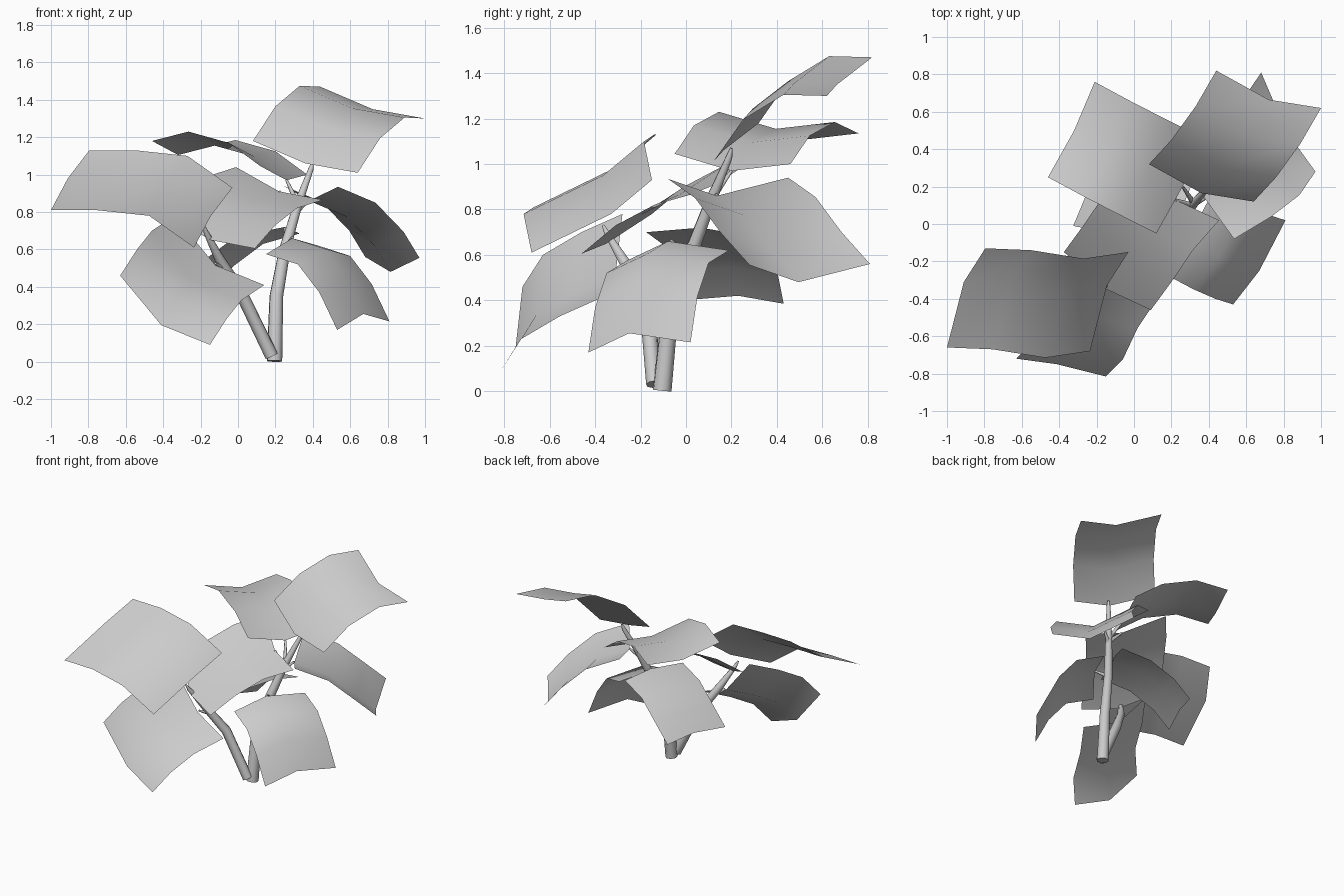
import bpy, bmesh
from mathutils import Vector

if "Cube" in bpy.data.objects:
    bpy.data.objects.remove(bpy.data.objects["Cube"])


def leaf(name, corner, spine, cross):
    """Bent sheet: a long profile from one tip/base corner swept over a folded cross profile."""
    bm = bmesh.new()
    rows = []
    for s in [(0, 0, 0)] + spine:
        rows.append([bm.verts.new(Vector(corner) + Vector(s) + Vector(c))
                     for c in [(0, 0, 0)] + cross])
    for r0, r1 in zip(rows, rows[1:]):
        for i in range(len(cross)):
            f = bm.faces.new((r0[i], r0[i + 1], r1[i + 1], r1[i]))
            f.smooth = True
    # upper side faces up
    bm.normal_update()
    if sum(f.normal.z for f in bm.faces) < 0:
        bmesh.ops.reverse_faces(bm, faces=bm.faces[:])
    mesh = bpy.data.meshes.new(name)
    bm.to_mesh(mesh)
    bm.free()
    bpy.context.collection.objects.link(bpy.data.objects.new(name, mesh))


def stem(name, points):
    """Tapered round tube through (x, y, z, radius) points."""
    cu = bpy.data.curves.new(name, 'CURVE')
    cu.dimensions = '3D'
    cu.bevel_depth = 1.0
    cu.bevel_resolution = 2
    cu.use_fill_caps = True
    sp = cu.splines.new('POLY')
    sp.points.add(len(points) - 1)
    for p, (x, y, z, r) in zip(sp.points, points):
        p.co = (x, y, z, 1)
        p.radius = r
    ob = bpy.data.objects.new(name, cu)
    bpy.context.collection.objects.link(ob)
    bpy.ops.object.select_all(action='DESELECT')
    ob.select_set(True)
    bpy.context.view_layer.objects.active = ob
    bpy.ops.object.convert(target='MESH')
    bpy.ops.object.shade_smooth_by_angle(angle=0.9)


# main trunk and side branch
stem("trunk", [(.195, -.105, .003, .043), (.205, -.07, .35, .038), (.25, .02, .60, .032),
               (.32, .11, .84, .025), (.39, .19, 1.03, .015), (.40, .20, 1.07, .006)])
stem("side_branch", [(.18, -.14, .03, .036), (.02, -.17, .36, .034), (-.10, -.26, .55, .027),
                     (-.17, -.345, .69, .014), (-.185, -.365, .73, .006)])

# short leaf stalks
stalks = [
    ((.32, .11, .84), (.26, .20, .97)),
    ((.31, .10, .82), (.22, .13, .91)),
    ((.31, .10, .80), (.38, .135, .865)),
    ((.25, .02, .60), (.29, -.07, .665)),
    ((.27, .04, .65), (.25, .065, .715)),
    ((-.07, -.23, .49), (-.12, -.30, .525)),
]
for i, (a, b) in enumerate(stalks):
    stem(f"leaf_stalk_{i + 1}", [(*a, .016), (*b, .007)])

# leaves
leaf("top_leaf", (.08, .32, 1.18),
     [(.12, .13, .185), (.25, .31, .295), (.36, .50, .29)],
     [(.28, -.155, -.12), (.56, -.20, -.17)])
leaf("left_leaf", (-.03, -.15, .93),
     [(-.24, -.035, .17), (-.52, .01, .20), (-.765, .02, .20)],
     [(-.115, -.18, -.15), (-.205, -.53, -.32)])
leaf("low_left_leaf", (-.63, -.72, .46),
     [(.09, .09, .14), (.17, .26, .24), (.29, .44, .32)],
     [(.22, -.03, -.265), (.48, -.095, -.37)])
leaf("centre_leaf", (.09, -.46, .605),
     [(.11, .15, .125), (.225, .32, .215), (.365, .48, .26)],
     [(-.235, .11, .045), (-.465, .31, .175)])
leaf("back_left_leaf", (.12, -.05, 1.045),
     [(-.17, .085, .125), (-.385, .195, .185), (-.58, .30, .135)],
     [(.14, .25, -.075), (.25, .51, -.045)])
leaf("right_leaf", (.97, .28, .555),
     [(-.085, -.125, .14), (-.235, -.24, .295), (-.435, -.36, .38)],
     [(-.155, .215, -.075), (-.29, .53, .005)])
leaf("low_right_leaf", (.53, -.43, .17),
     [(-.095, .03, .20), (-.21, .08, .35), (-.38, .17, .405)],
     [(.14, .18, .085), (.28, .45, .045)])
leaf("low_back_leaf", (-.325, -.01, .40),
     [(.12, -.025, .125), (.28, -.09, .245), (.475, -.165, .30)],
     [(.10, .24, .02), (.18, .44, -.015)])
